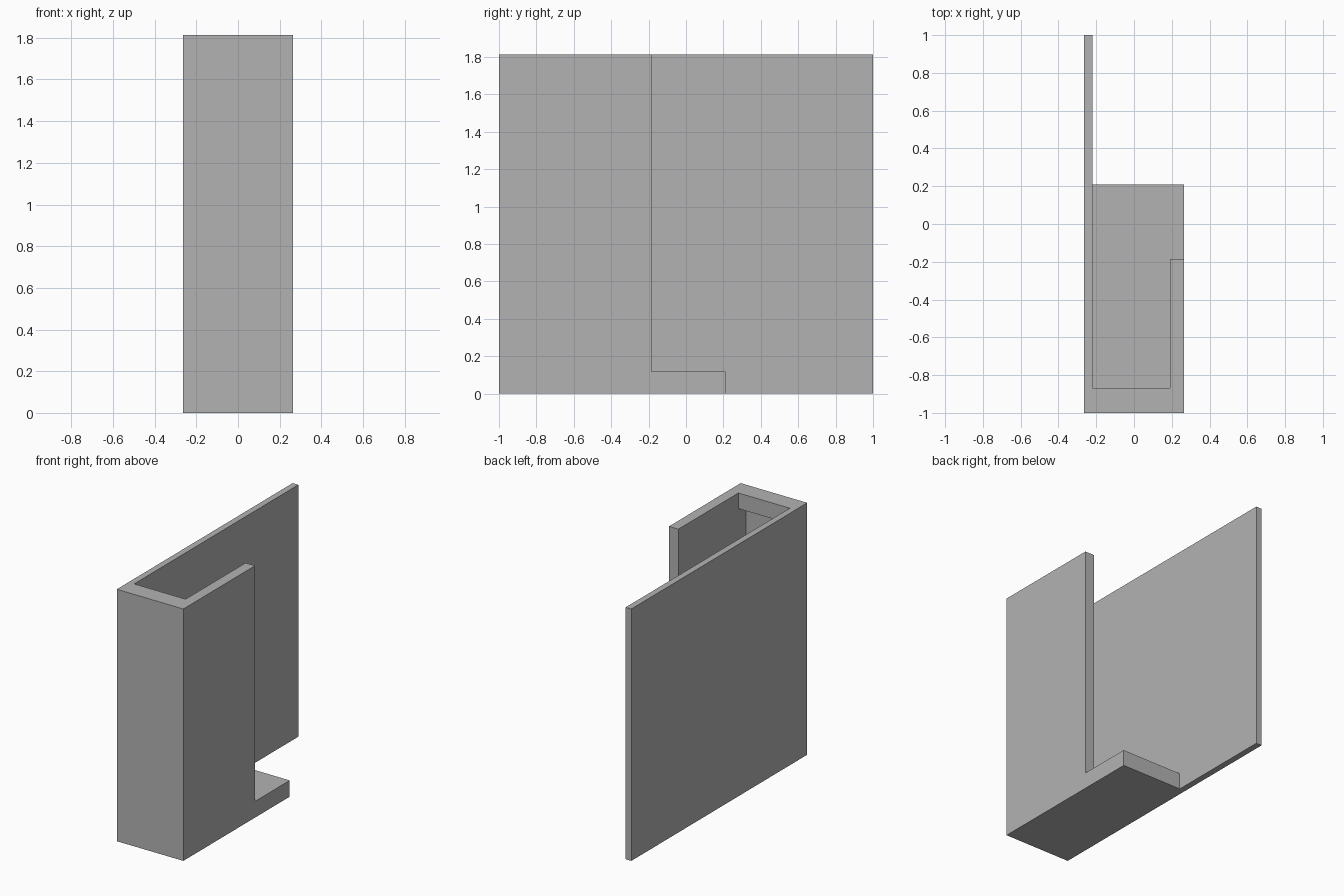
import bpy
from mathutils import Vector

cube = bpy.data.objects.get("Cube")
if cube:
    bpy.data.objects.remove(cube, do_unlink=True)

# Shared dimensions
HALF_W, HEIGHT = 0.265, 1.813
PANEL_IN, LIP_IN = -0.22, 0.19
FLOOR_TOP, FLOOR_END = 0.117, 0.21
LIP_END, RIM_IN, WALL_IN = -0.185, -0.867, -0.953
RIM_BOTTOM = 1.70
OUT = 2.5

grey = bpy.data.materials.new("plain grey")
grey.use_nodes = True
colour = (0.45, 0.45, 0.45, 1)
grey.diffuse_color = colour
grey.node_tree.nodes["Principled BSDF"].inputs["Base Color"].default_value = colour


def box(name, low, high):
    low, high = Vector(low), Vector(high)
    bpy.ops.mesh.primitive_cube_add(size=1, location=(low + high) / 2)
    obj = bpy.context.object
    obj.name = name
    obj.scale = high - low
    bpy.ops.object.transform_apply(location=True, rotation=False, scale=True)
    obj.data.materials.append(grey)
    return obj


# Solid block the bracket is carved from
bracket = box("bracket", (-HALF_W, -1, 0), (HALF_W, 1, HEIGHT))

cuts = {
    # space behind the floor, leaving the tall side panel
    "rear_space": ((PANEL_IN, FLOOR_END, -1), (OUT, OUT, OUT)),
    # open side above the floor, behind the short side wall
    "side_opening": ((PANEL_IN, LIP_END, FLOOR_TOP), (OUT, OUT, OUT)),
    # channel between the two walls
    "channel": ((PANEL_IN, RIM_IN, FLOOR_TOP), (LIP_IN, FLOOR_END, OUT)),
    # recess under the thick top rim of the front wall
    "front_recess": ((PANEL_IN, WALL_IN, FLOOR_TOP), (LIP_IN, LIP_END, RIM_BOTTOM)),
}
for name, (low, high) in cuts.items():
    cutter = box(name, low, high)
    cutter.hide_render = True
    mod = bracket.modifiers.new(name, 'BOOLEAN')
    mod.operation = 'DIFFERENCE'
    mod.solver = 'EXACT'
    mod.object = cutter
    bpy.context.view_layer.objects.active = bracket
    bpy.ops.object.modifier_apply(modifier=mod.name)
    bpy.data.objects.remove(cutter, do_unlink=True)
